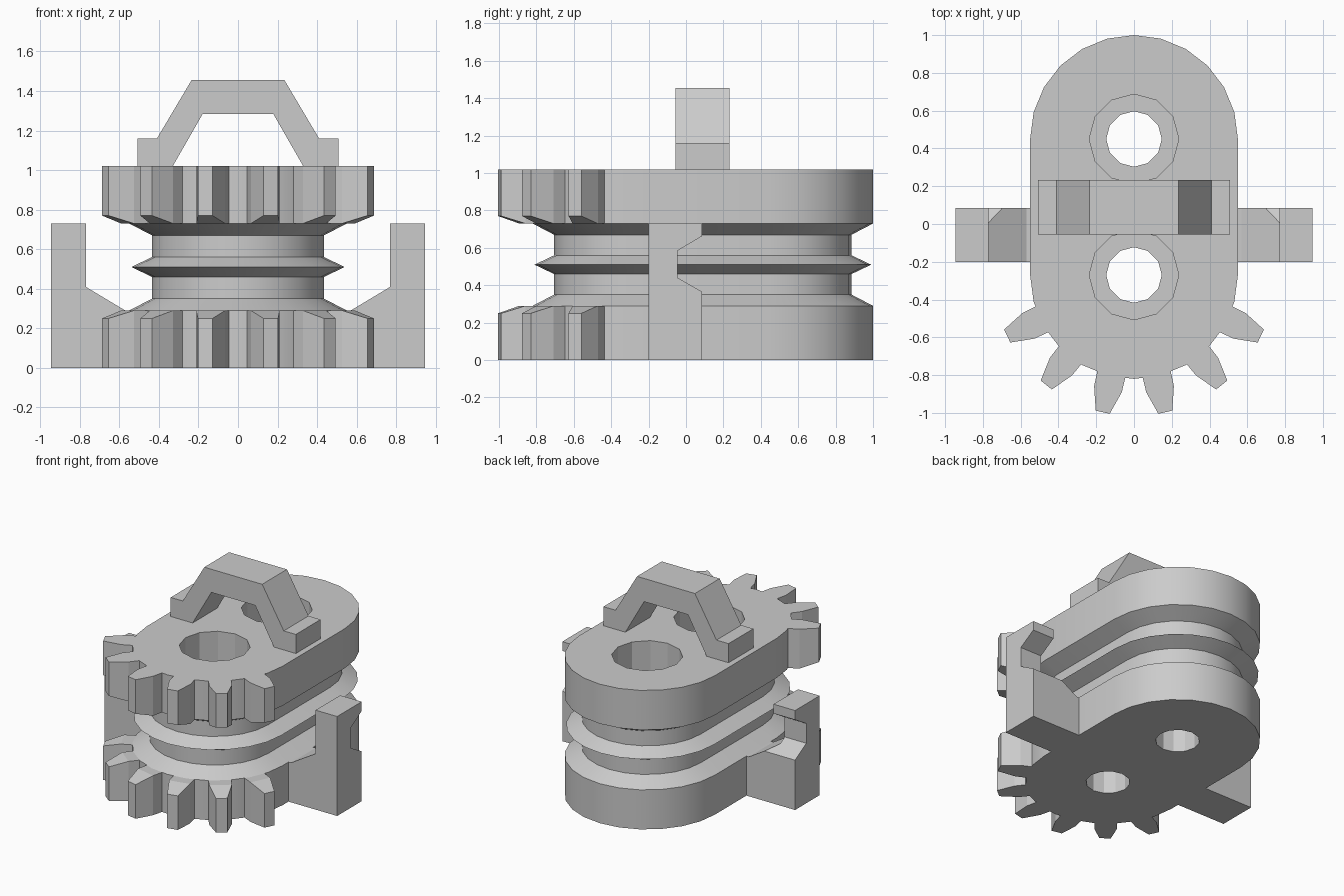
import bpy, bmesh, math
from mathutils import Vector

if "Cube" in bpy.data.objects:
    bpy.data.objects.remove(bpy.data.objects["Cube"])

grey = bpy.data.materials.new("plain grey")
grey.use_nodes = True
grey.diffuse_color = (0.6, 0.6, 0.6, 1)
grey.node_tree.nodes["Principled BSDF"].inputs["Base Color"].default_value = (0.6, 0.6, 0.6, 1)

HEIGHT = 1.02
REAR, FRONT = 0.45, -0.27      # centres of the two round ends
ROOT = 0.55                    # plate radius


def loft(name, rings):
    """Closed solid through rings of points."""
    bm = bmesh.new()
    loops = [[bm.verts.new(p) for p in ring] for ring in rings]
    for a, b in zip(loops, loops[1:]):
        for i in range(len(a)):
            j = (i + 1) % len(a)
            bm.faces.new((a[i], a[j], b[j], b[i]))
    bm.faces.new(loops[0])
    bm.faces.new(loops[-1])
    bmesh.ops.recalc_face_normals(bm, faces=bm.faces)
    mesh = bpy.data.meshes.new(name)
    bm.to_mesh(mesh)
    bm.free()
    mesh.materials.append(grey)
    obj = bpy.data.objects.new(name, mesh)
    bpy.context.collection.objects.link(obj)
    return obj


def prism(name, profile, y0, y1):
    return loft(name, [[(x, y, z) for x, z in profile] for y in (y0, y1)])


def stadium(r, z):
    pts = []
    for cy, start in ((REAR, 0), (FRONT, math.pi)):
        for i in range(13):
            a = start + i * math.pi / 12
            pts.append((r * math.cos(a), cy + r * math.sin(a), z))
    return pts


def circle(r, cy, z, n=12):
    return [(r * math.sin(i * math.tau / n), cy + r * math.cos(i * math.tau / n), z)
            for i in range(n)]


def cut(target, cutter):
    cutter.hide_render = True
    mod = target.modifiers.new("cut", "BOOLEAN")
    mod.operation = "DIFFERENCE"
    mod.solver = "EXACT"
    mod.object = cutter
    bpy.context.view_layer.objects.active = target
    bpy.ops.object.modifier_apply(modifier=mod.name)
    bpy.data.objects.remove(cutter)


# Grooved body: the upper half mirrors the lower half around the ridge
half = [(ROOT, 0), (ROOT, 0.29), (0.435, 0.35), (0.435, 0.46)]
outline = half + [(0.54, HEIGHT / 2)] + [(r, HEIGHT - z) for r, z in reversed(half)]
body = loft("grooved_body", [stadium(r, z) for r, z in outline])

# Stepped bores, wide above and narrow below
for cy in (REAR, FRONT):
    steps = [(0.147, -0.1), (0.147, 0.45), (0.237, 0.45), (0.237, 1.2)]
    cut(body, loft("bore_cutter", [circle(r, cy, z) for r, z in steps]))

bpy.ops.object.select_all(action="DESELECT")
body.select_set(True)
bpy.context.view_layer.objects.active = body
bpy.ops.object.shade_smooth_by_angle(angle=math.radians(20))

# Gear teeth on both plates: sections of radius, half width and height
sections = [(0.54, 0.076, 0.29), (0.62, 0.075, 0.29), (0.745, 0.038, 0.25)]
for level in ("lower", "upper"):
    for k in range(-3, 3):
        a = (k + 0.5) * math.tau / 14
        out = Vector((math.sin(a), -math.cos(a), 0))
        side = Vector((math.cos(a), math.sin(a), 0))
        rings = []
        for r, w, h in sections:
            ring = []
            for s, z in ((-w, 0), (w, 0), (w, h), (-w, h)):
                p = Vector((0, FRONT, 0)) + out * r + side * s
                p.z = z if level == "lower" else HEIGHT - z
                ring.append(p)
            rings.append(ring)
        loft(f"{level}_tooth_{k + 4}", rings)

# Side posts with a notch in the rear face
post = [(0.53, 0), (0.945, 0), (0.945, 0.73), (0.77, 0.73), (0.77, 0.41),
        (0.57, 0.29), (0.53, 0.29)]
notch = [(-0.045, 0.44), (-0.045, 0.585), (0.2, 0.73), (0.2, 0.3)]
for label, s in (("left", 1), ("right", -1)):
    obj = prism(f"{label}_post", [(s * x, z) for x, z in post], -0.2, 0.085)
    cut(obj, loft("notch_cutter", [[(s * x, y, z) for y, z in notch] for x in (0.4, 1.1)]))

# Handle arch with feet
arch = [(0.33, HEIGHT), (0.508, HEIGHT), (0.508, 1.16), (0.41, 1.16), (0.235, 1.455)]
inner = (0.178, 1.285)
right_side = [inner] + arch
prism("handle", right_side + [(-x, z) for x, z in reversed(right_side)], -0.055, 0.232)
